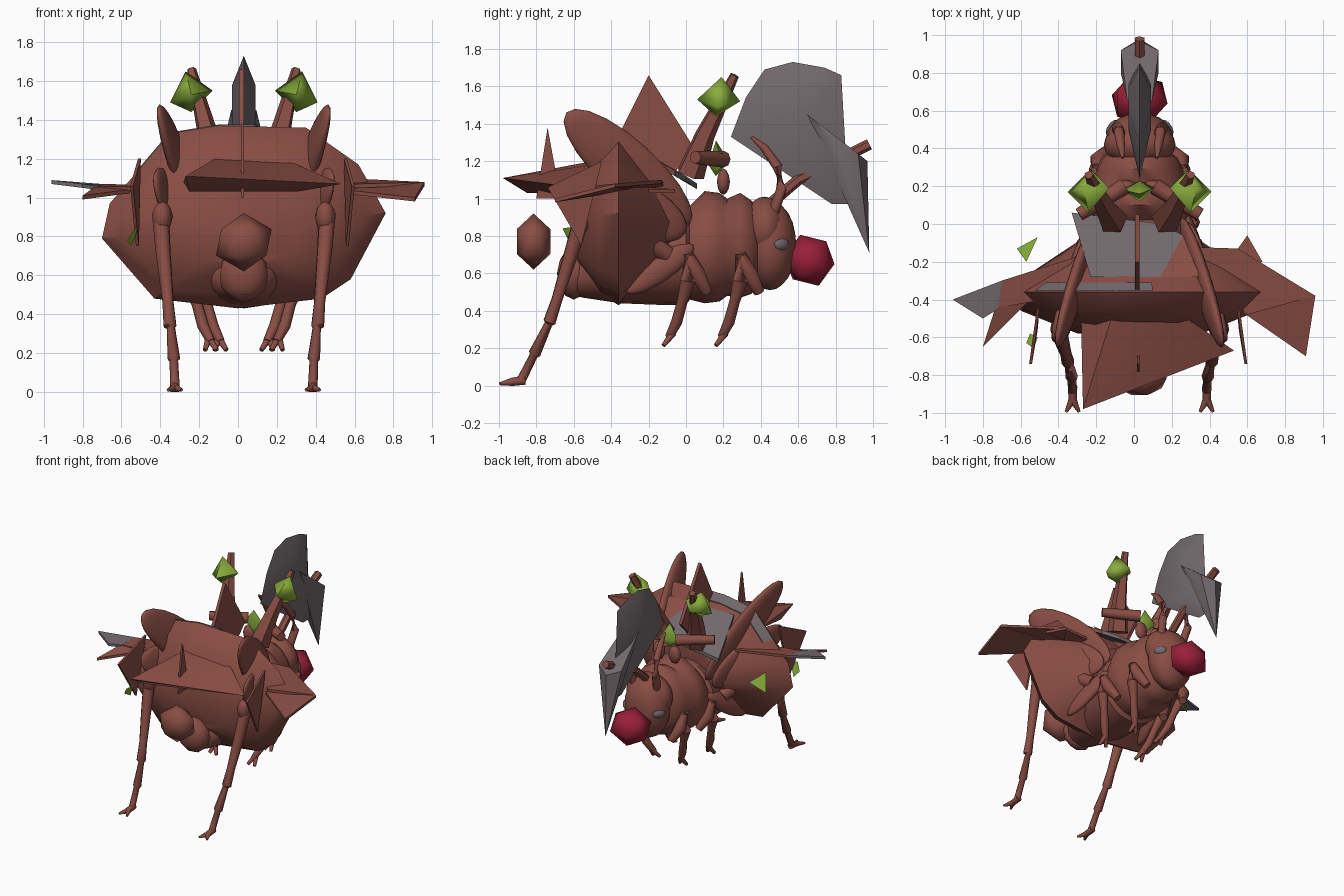
import bpy
import bmesh
from math import radians, sin, cos, pi
from mathutils import Vector, Matrix

default_cube = bpy.data.objects.get("Cube")
if default_cube:
    bpy.data.objects.remove(default_cube)

CENTRE = 0.03  # mirror plane of the creature


def material(name, red, green, blue):
    mat = bpy.data.materials.new(name)
    mat.use_nodes = True
    colour = (red, green, blue, 1)
    mat.diffuse_color = colour
    for node in mat.node_tree.nodes:
        if node.type == "BSDF_PRINCIPLED":
            node.inputs["Base Color"].default_value = colour
    return mat


BROWN = material("chitin brown", .25, .075, .058)
GREY = material("blade grey", .17, .14, .15)
GREEN = material("leaf green", .25, .42, .045)
RED = material("berry red", .32, .014, .04)


def finish(name, bm, mat, angle=35):
    bmesh.ops.recalc_face_normals(bm, faces=bm.faces)
    mesh = bpy.data.meshes.new(name)
    bm.to_mesh(mesh)
    bm.free()
    mesh.materials.append(mat)
    for polygon in mesh.polygons:
        polygon.use_smooth = True
    mesh.set_sharp_from_angle(angle=radians(angle))
    obj = bpy.data.objects.new(name, mesh)
    bpy.context.collection.objects.link(obj)
    return obj


def hull(name, points, mat=BROWN, angle=35):
    """Convex solid around a few corner points."""
    bm = bmesh.new()
    for point in points:
        bm.verts.new(point)
    result = bmesh.ops.convex_hull(bm, input=bm.verts)
    loose = {v for v in result["geom_interior"] + result["geom_unused"]
             if isinstance(v, bmesh.types.BMVert)}
    bmesh.ops.delete(bm, geom=list(loose), context="VERTS")
    return finish(name, bm, mat, angle)


def plate(name, points, thickness, mat=BROWN):
    """Flat panel with a little thickness."""
    offset = Vector(thickness)
    corners = [Vector(p) for p in points]
    return hull(name, corners + [p - offset for p in corners], mat, 20)


def loft(name, rings, mat=BROWN):
    """Skin closed rings of points and cap the ends."""
    bm = bmesh.new()
    loops = [[bm.verts.new(p) for p in ring] for ring in rings]
    for a, b in zip(loops, loops[1:]):
        for i in range(len(a)):
            j = (i + 1) % len(a)
            bm.faces.new((a[i], a[j], b[j], b[i]))
    bm.faces.new(loops[0])
    bm.faces.new(loops[-1])
    return finish(name, bm, mat, 50)


def tube(name, path, radii, mat=BROWN, sides=8):
    """Tapering limb that follows a path."""
    path = [Vector(p) for p in path]
    rings = []
    for i, (p, r) in enumerate(zip(path, radii)):
        along = path[min(i + 1, len(path) - 1)] - path[max(i - 1, 0)]
        turn = along.to_track_quat("Z", "X")
        rings.append([p + turn @ Vector((r * cos(k * 2 * pi / sides), r * sin(k * 2 * pi / sides), 0))
                      for k in range(sides)])
    return loft(name, rings, mat)


def ball(name, centre, size, mat=BROWN, detail=3, turn=None):
    bm = bmesh.new()
    bmesh.ops.create_icosphere(bm, subdivisions=detail, radius=1)
    matrix = Matrix.Translation(centre) @ (turn or Matrix()) @ Matrix.Diagonal((*size, 1))
    bmesh.ops.transform(bm, matrix=matrix, verts=bm.verts)
    return finish(name, bm, mat, 80)


def leaf(name, base, tip, width, depth):
    """Thin upright oval stretched between two points."""
    base, tip = Vector(base), Vector(tip)
    along = (tip - base).normalized()
    side = along.cross(Vector((1, 0, 0))).normalized()
    turn = Matrix((along, side, along.cross(side))).transposed().to_4x4()
    return ball(name, (base + tip) / 2, ((tip - base).length / 2, width, depth), turn=turn)


# segmented abdomen and thorax: y, middle height, half width, half height
sections = [(-.66, .53, .03, .03), (-.55, .59, .15, .12), (-.35, .65, .26, .21), (-.1, .68, .28, .25),
            (0, .7, .28, .27), (.02, .71, .25, .25), (.1, .74, .28, .3), (.18, .74, .27, .29),
            (.22, .74, .24, .26), (.29, .75, .23, .28), (.35, .74, .2, .25), (.4, .74, .13, .18)]
loft("segmented_body", [[(CENTRE + w * cos(k * pi / 10), y, z + h * sin(k * pi / 10)) for k in range(20)]
                        for y, z, w, h in sections])
ball("head", (CENTRE, .45, .75), (.18, .14, .24))
ball("brow", (CENTRE, .42, .84), (.19, .12, .17))
ball("tail_bump", (CENTRE, -.6, .6), (.13, .09, .14), detail=2)
ball("nose", (CENTRE, .66, .67), (.165, .14, .145), RED, 1, Matrix.Rotation(radians(20), 4, "X"))
ball("rear_ball", (CENTRE, -.815, .77), (.16, .105, .15), detail=1)

# big pillow shaped shell built from one scaled outline
outline = [(-.7, .79), (-.66, .97), (-.4, 1.27), (-.35, 1.33), (-.1, 1.37), (.35, 1.36), (.62, 1.17),
           (.76, .92), (.58, .58), (.43, .48), (0, .43), (-.43, .48)]


def scaled(points, rings):
    return [(CENTRE + (x - CENTRE) * s, y, .84 + (z - .84) * s) for y, s in rings for x, z in points]


hull("shell", scaled(outline, [(-.58, .45), (-.46, .86), (-.36, 1), (-.26, .78), (-.06, .38)]))
hull("shell_stripe", scaled([(-.52, 1.13), (-.35, 1.33), (-.1, 1.37), (.1, 1.37)],
                            [(-.355, 1.01), (-.31, .91)]), GREY)

# shell roof, grey with a brown corner
roof_thickness = (0, 0, .03)
plate("roof_grey", [(-.33, .06, 1.08), (-.23, -.28, 1.28), (.14, -.28, 1.28), (.26, -.06, 1.15), (.15, 0, 1.12)],
      roof_thickness, GREY)
plate("roof_brown", [(.14, -.28, 1.28), (.26, -.06, 1.15), (.35, -.28, 1.28)], roof_thickness)

# dorsal fin, rear wedge and its spike
fin_thickness = (.015, 0, 0)
plate("dorsal_fin", [(CENTRE, -.2, 1.66), (CENTRE, .05, 1.26), (CENTRE, -.1, 1.1), (CENTRE, -.4, 1.26)],
      (.025, 0, 0))
hull("rear_wedge", [(-.27, -.98, 1.11), (.53, -.67, 1.07), (-.28, -.5, 1.08), (-.12, -.5, 1.2),
                    (.28, -.5, 1.18), (-.25, -.85, 1.03), (.3, -.6, 1.03)])
plate("rear_spike", [(CENTRE, -.74, 1.38), (CENTRE, -.67, 1), (CENTRE, -.8, 1)], fin_thickness)

# side panels, each with its own outline
panel_thickness = (0, 0, .02)
plate("left_panel", [(.25, -.12, 1.08), (.55, -.13, 1.1), (.96, -.38, 1.08), (.6, -.48, 1.07)], panel_thickness)
plate("left_panel_flap", [(.96, -.38, 1.08), (.91, -.7, 1), (.55, -.45, 1.04), (.6, -.3, 1.07)], panel_thickness)
plate("left_panel_tab", [(.5, -.2, 1.06), (.6, -.06, 1.05), (.68, -.2, 1.05)], panel_thickness)
plate("right_panel", [(-.2, -.14, 1.06), (-.7, -.3, 1.07), (-.76, -.45, 1.06), (-.35, -.38, 1.05)],
      panel_thickness)
plate("right_panel_tip", [(-.7, -.3, 1.07), (-.96, -.4, 1.09), (-.8, -.5, 1.07), (-.72, -.45, 1.06)],
      panel_thickness, GREY)
plate("right_panel_flap", [(-.5, -.35, 1.05), (-.8, -.65, 1.01), (-.73, -.43, 1.06)], panel_thickness)

# small leaves on the right flank
hull("front_flank_leaf", [(-.62, -.13, .81), (-.51, -.07, .89), (-.57, -.2, .94), (-.56, -.15, .85)], GREEN, 75)
hull("rear_flank_leaf", [(-.57, -.63, .78), (-.51, -.6, .85), (-.53, -.66, .84), (-.55, -.58, .75)], GREEN, 75)

for side, word in ((1, "left"), (-1, "right")):
    def at(x, y, z):
        return (CENTRE + side * x, y, z)

    # wing cases
    leaf(word + "_upper_wing", at(.22, .02, .86), at(.44, -.64, 1.46), .15, .045)
    leaf(word + "_middle_wing", at(.26, 0, .82), at(.46, -.62, 1.1), .15, .04)
    leaf(word + "_lower_wing", at(.25, .04, .75), at(.34, -.32, .5), .07, .04)
    plate(word + "_side_spike", [at(.57, -.74, 1.06), at(.53, -.45, 1.2), at(.54, -.56, .75)], fin_thickness)

    # hind leg with jointed shin and forked foot
    ball(word + "_knee", at(.42, -.56, .9), (.05, .06, .08))
    tube(word + "_thigh", [at(.28, -.1, .7), at(.38, -.35, .85), at(.42, -.57, .91)], [.05, .07, .05])
    tube(word + "_hind_leg", [at(.43, -.55, .92), at(.415, -.61, .72), at(.39, -.69, .46), at(.38, -.73, .34),
                              at(.375, -.735, .33), at(.36, -.81, .17), at(.36, -.815, .16), at(.355, -.88, .03)],
         [.045, .04, .03, .035, .022, .033, .022, .025])
    for toe in (-.035, .035):
        tube(word + "_hind_toe", [at(.355, -.86, .03), at(.355, -.93, .02), at(.355 + toe, -.995, .01)],
             [.025, .022, .008])

    # middle and front legs share one shape
    for part, y, x in (("_middle", -.02, .2), ("_front", .26, .15)):
        tube(word + part + "_thigh", [at(x + .02, y + .13, .5), at(x + .07, y + .08, .6), at(x + .07, y + .03, .7)],
             [.03, .045, .03])
        tube(word + part + "_leg", [at(x + .07, y + .03, .7), at(x + .08, y + .03, .56), at(x + .04, y, .45),
                                    at(x + .01, y - .03, .34), at(x - .03, y - .07, .26)],
             [.035, .04, .028, .03, .022])
        for toe in (-.03, .03):
            tube(word + part + "_toe", [at(x - .02, y - .05, .28), at(x + toe - .03, y - .1, .215)], [.02, .012])

    # horns with leaves and cross bars
    tube(word + "_horn", [at(.14, .02, 1.13), at(.19, .1, 1.34), at(.27, .26, 1.66)], [.08, .055, .025], sides=5)
    hull(word + "_horn_leaf", [at(.3, .19, 1.65), at(.16, .19, 1.55), at(.27, .06, 1.53),
                               at(.38, .17, 1.49), at(.26, .29, 1.52), at(.27, .16, 1.44)], GREEN, 75)
    tube(word + "_crown_bar", [at(.32, .05, 1.22), at(.08, .2, 1.21)], [.035, .045])

    # face
    ball(word + "_eye", at(.145, .51, .755), (.025, .05, .035), GREY, 2, Matrix.Rotation(side * radians(35), 4, "Z"))
    ball(word + "_crown_ball", at(.07, .2, 1.09), (.05, .035, .07), detail=2)
    tube(word + "_antenna", [at(.1, .47, .93), at(.12, .51, 1.05), at(.11, .49, 1.17), at(.1, .42, 1.27),
                             at(.09, .35, 1.33)], [.03, .03, .028, .022, .008])

# crown leaf
hull("crown_leaf", [(-.06, .18, 1.2), (.11, .19, 1.18), (CENTRE, .16, 1.31), (CENTRE, .23, 1.2),
                    (CENTRE, .12, 1.18), (CENTRE, .16, 1.12)], GREEN, 75)

# axe: bulging blade, hooked fang and shaft
blade = [(.24, 1.33), (.32, 1.54), (.42, 1.69), (.57, 1.73), (.74, 1.7), (.83, 1.66), (.85, 1.3),
         (.87, .97), (.78, .97), (.62, 1.08), (.45, 1.22)]
hull("axe_blade", [(CENTRE, y, z) for y, z in blade]
     + [(CENTRE + x, y, z) for x in (-.06, .06) for y, z in ((.5, 1.42), (.6, 1.58), (.72, 1.5), (.76, 1.15))],
     GREY, 50)
hull("axe_fang", [(CENTRE, .98, .71), (CENTRE, .97, 1.2), (CENTRE, .86, 1)]
     + [(CENTRE + x, y, z) for s in (-1, 1) for x, y, z in
        ((s * .065, .65, 1.45), (s * .1, .8, 1.3), (s * .1, .92, 1.24))], GREY, 50)
tube("axe_shaft", [(CENTRE, .46, .98), (CENTRE, .6, 1.1), (CENTRE, .98, 1.29)], [.03, .03, .03], sides=6)
